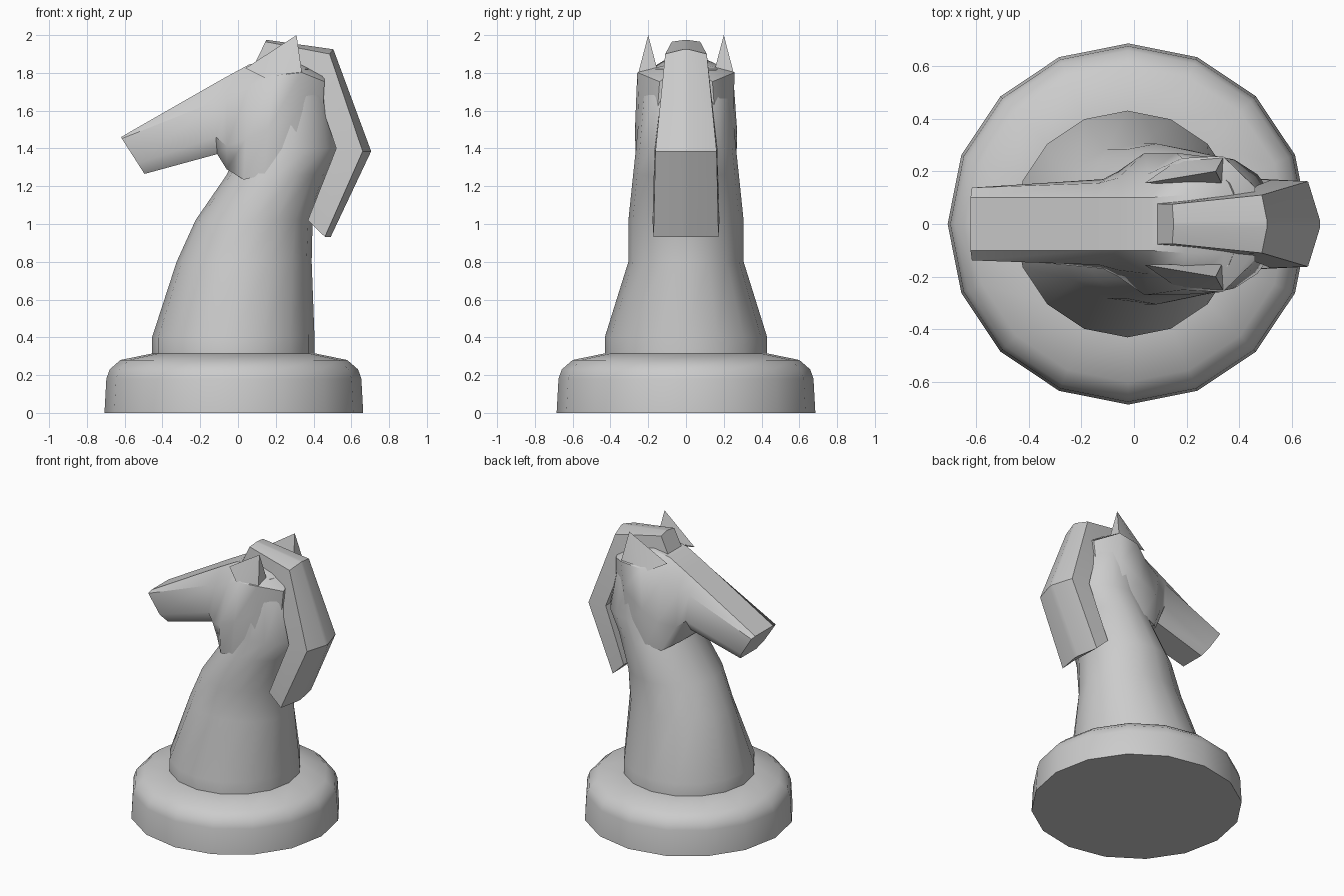
import bpy, bmesh, math
from mathutils import Vector

if "Cube" in bpy.data.objects:
    bpy.data.objects.remove(bpy.data.objects["Cube"])


def finish(name, bm, angle=40):
    bmesh.ops.remove_doubles(bm, verts=bm.verts, dist=0.0005)
    bmesh.ops.recalc_face_normals(bm, faces=bm.faces)
    me = bpy.data.meshes.new(name)
    bm.to_mesh(me)
    bm.free()
    ob = bpy.data.objects.new(name, me)
    bpy.context.collection.objects.link(ob)
    bpy.ops.object.select_all(action='DESELECT')
    bpy.context.view_layer.objects.active = ob
    ob.select_set(True)
    bpy.ops.object.shade_smooth_by_angle(angle=math.radians(angle))
    return ob


def loft(name, rings, angle=40):
    bm = bmesh.new()
    vs = [[bm.verts.new(p) for p in r] for r in rings]
    n = len(rings[0])
    for a, b in zip(vs, vs[1:]):
        for i in range(n):
            j = (i + 1) % n
            bm.faces.new((a[i], a[j], b[j], b[i]))
    bm.faces.new(vs[0])
    bm.faces.new(vs[-1])
    return finish(name, bm, angle)


def ellipse(x0, x1, ry, z, n=16):
    cx, rx = (x0 + x1) / 2, (x1 - x0) / 2
    return [(cx + rx * math.cos(2 * math.pi * i / n),
             ry * math.sin(2 * math.pi * i / n), z) for i in range(n)]


def mirrored(half):
    """Close a half section (y >= 0) by mirroring it across y = 0."""
    return half + [(x, -y, z) for x, y, z in reversed(half)]


# Round 16-sided base
C = -0.022
loft("base", [ellipse(C - r, C + r, r, z) for r, z in
              [(0.685, 0), (0.675, 0.18), (0.658, 0.23), (0.60, 0.28), (0.43, 0.315)]])

# Neck, leaning back as it rises into the head
loft("neck", [ellipse(*s) for s in [
    (-0.455, 0.405, 0.43, 0.30), (-0.455, 0.405, 0.43, 0.40),
    (-0.325, 0.39, 0.305, 0.80), (-0.225, 0.395, 0.305, 1.02),
    (-0.06, 0.47, 0.28, 1.26), (0.0, 0.55, 0.265, 1.40),
    (0.08, 0.49, 0.24, 1.67), (0.12, 0.40, 0.22, 1.82)]])

# Head: sections from muzzle to poll, each (top xz, bottom xz, half width profile)
head = [
    ((-0.62, 1.46), (-0.495, 1.265), [(0, .10), (.04, .138), (.72, .13), (1, .09)]),
    ((-0.14, 1.735), (-0.11, 1.37), [(0, .10), (.25, .155), (.75, .17), (1, .10)]),
    ((-0.06, 1.78), (-0.06, 1.29), [(0, .10), (.25, .175), (.75, .20), (1, .15)]),
    ((0.06, 1.845), (0.03, 1.235), [(0, .10), (.20, .19), (.65, .27), (1, .24)]),
    ((0.19, 1.87), (0.14, 1.26), [(0, .11), (.14, .25), (.60, .27), (1, .265)]),
    ((0.34, 1.84), (0.30, 1.37), [(0, .11), (.08, .258), (.50, .25), (1, .25)]),
    ((0.46, 1.78), (0.44, 1.45), [(0, .10), (.08, .14), (.50, .15), (1, .13)]),
]
rings = []
for top, bot, prof in head:
    t, b = Vector(top), Vector(bot)
    half = []
    for f, w in prof:
        p = t.lerp(b, f)
        half.append((p.x, w, p.y))
    rings.append(mirrored(half))
loft("head", rings)

# Mane: ridged strip down the back (ridge xz, shoulder xz, inner xz, half width)
mane = [
    ((0.15, 1.975), (0.145, 1.965), (0.08, 1.83), .075),
    ((0.505, 1.925), (0.485, 1.90), (0.385, 1.80), .11),
    ((0.705, 1.385), (0.66, 1.385), (0.52, 1.40), .162),
    ((0.49, 0.93), (0.46, 0.932), (0.37, 1.02), .172),
]
rings = []
for r, s, i, w in mane:
    half = [(r[0], w * 0.1, r[1]), (s[0], w, s[1]), (i[0], w * 1.03, i[1])]
    rings.append(mirrored(half))
loft("mane", rings)

# Pointed ears
for side, name in ((1, "left_ear"), (-1, "right_ear")):
    bm = bmesh.new()
    pts = [(0.04, .155, 1.825), (0.17, .245, 1.76), (0.34, .255, 1.79),
           (0.335, .15, 1.81)]
    base = [bm.verts.new((x, side * y, z)) for x, y, z in pts]
    tip = bm.verts.new((0.31, side * 0.2, 2.0))
    for k in range(4):
        bm.faces.new((base[k], base[(k + 1) % 4], tip))
    bm.faces.new(base)
    finish(name, bm)
